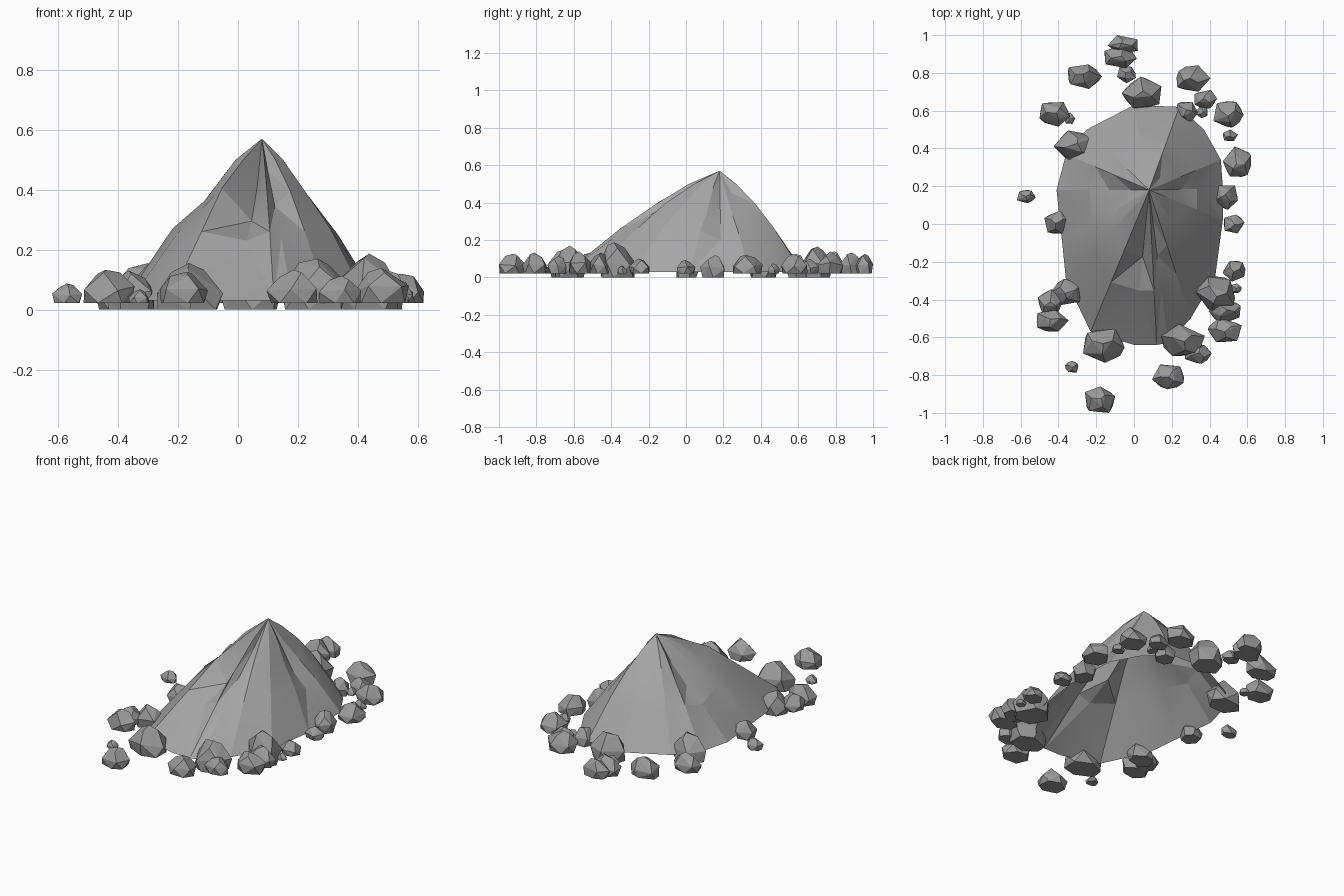
import bpy, bmesh, math, random

random.seed(4)


def grey(name, v):
    m = bpy.data.materials.new(name)
    m.diffuse_color = (v, v, v, 1)
    return m


ROCK_FACE = grey("mountain_grey", 0.38)
STONE = grey("stone_grey", 0.32)


def make_object(name, bm, mat):
    me = bpy.data.meshes.new(name)
    bm.normal_update()
    bm.to_mesh(me)
    bm.free()
    me.materials.append(mat)
    ob = bpy.data.objects.new(name, me)
    bpy.context.collection.objects.link(ob)
    return ob


# Mountain: spokes from the peak to the foot, open underneath.
# Each spoke: foot x, foot y, then height changes on the three inner rings
PEAK = (0.08, 0.18, 0.57)
RINGS = [(0.2, 0.50), (0.43, 0.385), (0.65, 0.25), (1.0, 0.03)]
SPOKES = [
    (0.47, 0.02, -0.01, -0.04, 0.0), (0.47, 0.19, -0.06, -0.10, -0.05),
    (0.46, 0.34, -0.05, -0.05, -0.02), (0.37, 0.50, -0.05, -0.03, -0.01),
    (0.24, 0.62, 0.0, 0.01, 0.02), (0.0, 0.63, -0.02, -0.01, 0.01),
    (-0.25, 0.50, 0.0, 0.0, 0.0), (-0.36, 0.37, -0.01, -0.02, 0.0),
    (-0.41, 0.18, -0.07, -0.08, -0.03), (-0.38, -0.10, -0.01, -0.03, 0.02),
    (-0.36, -0.30, 0.0, -0.02, 0.0), (-0.23, -0.57, 0.0, 0.02, 0.01),
    (0.0, -0.64, -0.09, -0.09, -0.02), (0.12, -0.64, 0.0, 0.0, 0.01),
    (0.18, -0.63, -0.04, -0.04, -0.01), (0.30, -0.50, 0.0, 0.01, 0.01),
    (0.43, -0.28, 0.0, 0.0, 0.02),
]
bm = bmesh.new()
peak = bm.verts.new(PEAK)
cols = []
for x, y, *dz in SPOKES:
    col = []
    for (t, z), d in zip(RINGS, dz + [0]):
        col.append(bm.verts.new((PEAK[0] + (x - PEAK[0]) * t,
                                 PEAK[1] + (y - PEAK[1]) * t, z + d)))
    cols.append(col)
for i, a in enumerate(cols):
    b = cols[(i + 1) % len(cols)]
    bm.faces.new((peak, a[0], b[0]))
    for k in range(3):
        bm.faces.new((a[k], a[k + 1], b[k + 1], b[k]))
bmesh.ops.triangulate(bm, faces=[f for f in bm.faces if len(f.verts) == 4])
mountain = make_object("mountain", bm, ROCK_FACE)
bpy.context.view_layer.objects.active = mountain
mountain.select_set(True)
bpy.ops.object.shade_smooth_by_angle(angle=math.radians(15))
mountain.select_set(False)


# Boulder: convex flat-bottomed stone fitted to a given box
def boulder(name, x, y, rx, ry, z0, z1):
    turn = random.uniform(0, math.tau)
    pts = []
    for n, r, z, off in ((6, 0.88, 0.0, 0.0), (5, 1.0, 0.42, 0.3), (3, 0.5, 0.86, 0.2)):
        for i in range(n):
            a = turn + off + math.tau * i / n + random.uniform(-0.15, 0.15)
            rr = r * random.uniform(0.92, 1.06)
            zz = z + (random.uniform(-0.08, 0.08) if z else 0)
            pts.append([rr * math.cos(a), rr * math.sin(a), zz])
    pts.append([random.uniform(-0.15, 0.15), random.uniform(-0.15, 0.15), 1.0])
    box = ((x - rx, x + rx), (y - ry, y + ry), (z0, z1))
    for ax, (lo, hi) in enumerate(box):
        mn = min(p[ax] for p in pts)
        mx = max(p[ax] for p in pts)
        for p in pts:
            p[ax] = lo + (p[ax] - mn) / (mx - mn) * (hi - lo)
    bm = bmesh.new()
    for p in pts:
        bm.verts.new(p)
    bmesh.ops.convex_hull(bm, input=bm.verts[:])
    loose = [v for v in bm.verts if not v.link_faces]
    bmesh.ops.delete(bm, geom=loose, context='VERTS')
    bmesh.ops.recalc_face_normals(bm, faces=bm.faces[:])
    make_object(name, bm, STONE)


# Large boulders against the foot: x, y, half width, half depth, top
for x, y, rx, ry, top in [
    (0.04, 0.695, 0.105, 0.085, 0.165), (-0.32, 0.415, 0.105, 0.08, 0.155),
    (-0.16, -0.645, 0.11, 0.09, 0.155), (0.26, -0.615, 0.115, 0.085, 0.17),
    (0.43, -0.37, 0.105, 0.095, 0.187), (-0.36, -0.36, 0.08, 0.07, 0.13),
    (0.49, 0.14, 0.06, 0.065, 0.12), (-0.41, 0.01, 0.065, 0.06, 0.10),
    (0.28, 0.59, 0.06, 0.055, 0.10),
]:
    boulder("large_boulder", x, y, rx, ry, 0.0, top)

# Scattered stones: x, y, half width, half depth (height follows size)
for x, y, rx, ry in [
    (-0.06, 0.95, 0.08, 0.05), (-0.07, 0.885, 0.085, 0.06), (-0.04, 0.79, 0.05, 0.045),
    (-0.26, 0.78, 0.09, 0.065), (0.315, 0.77, 0.09, 0.07), (0.38, 0.66, 0.06, 0.05),
    (0.50, 0.58, 0.08, 0.07), (0.36, 0.59, 0.03, 0.03), (0.51, 0.47, 0.04, 0.03),
    (0.545, 0.33, 0.075, 0.08), (0.53, 0.0, 0.055, 0.05), (0.53, -0.25, 0.06, 0.055),
    (0.54, -0.34, 0.03, 0.025), (0.48, -0.46, 0.085, 0.06), (0.48, -0.56, 0.09, 0.065),
    (0.34, -0.69, 0.07, 0.05), (0.18, -0.81, 0.085, 0.065), (-0.18, -0.93, 0.08, 0.07),
    (-0.33, -0.755, 0.035, 0.03), (-0.43, -0.51, 0.085, 0.06), (-0.44, -0.41, 0.07, 0.065),
    (-0.42, 0.58, 0.08, 0.065), (-0.34, 0.56, 0.03, 0.03), (-0.57, 0.145, 0.05, 0.035),
]:
    boulder("stone", x, y, rx, ry, 0.022, 0.022 + 1.3 * rx)
